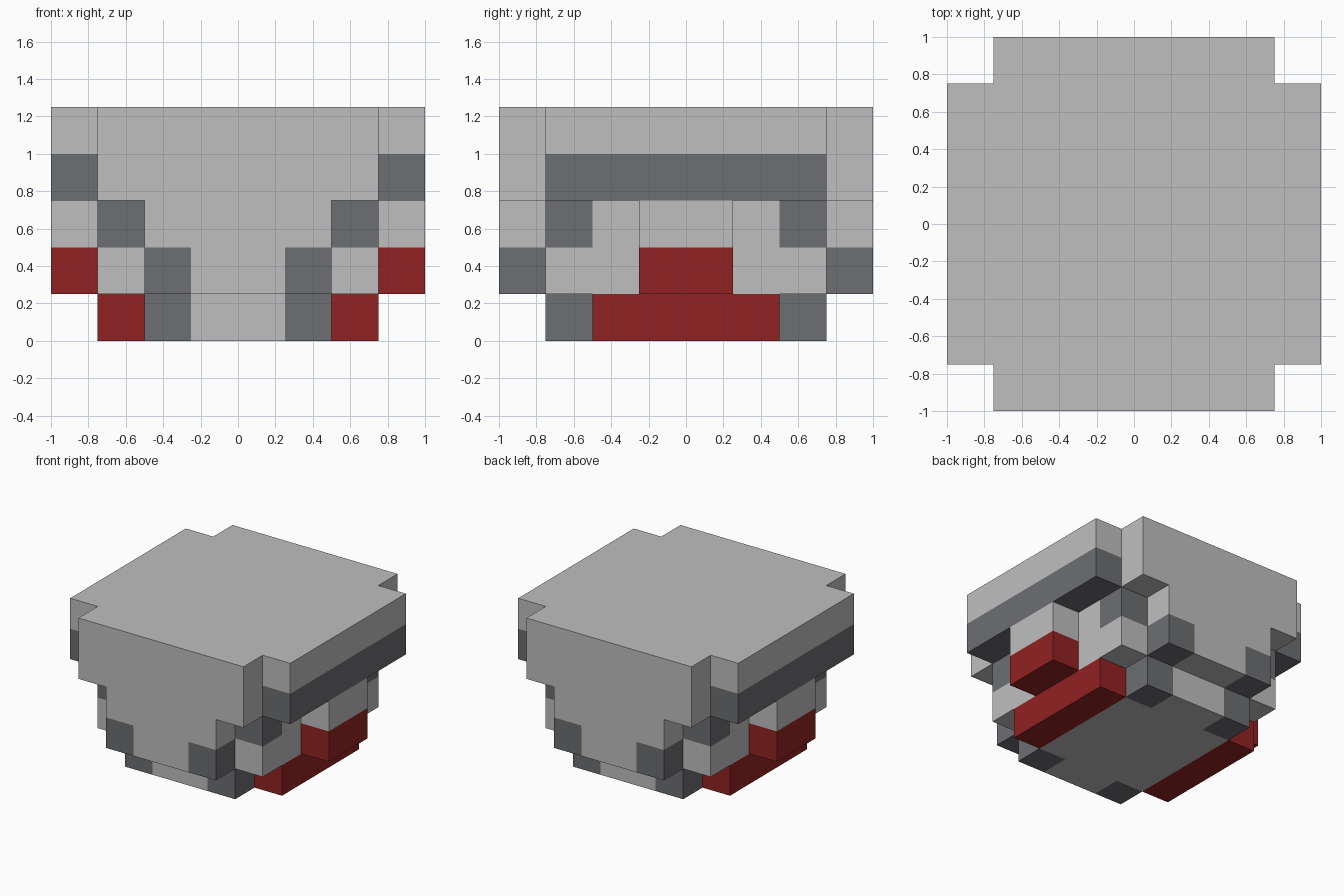
import bpy, bmesh
from mathutils import Vector

if "Cube" in bpy.data.objects:
    bpy.data.objects.remove(bpy.data.objects["Cube"])

U = 0.25  # edge of one cube


def material(name, rgb):
    m = bpy.data.materials.new(name)
    m.diffuse_color = (*rgb, 1.0)
    m.use_nodes = True
    m.node_tree.nodes["Principled BSDF"].inputs["Base Color"].default_value = m.diffuse_color
    return m


LIGHT = material("light grey", (0.52, 0.52, 0.52))
DARK = material("dark grey", (0.153, 0.156, 0.168))
RED = material("deep red", (0.287, 0.016, 0.016))

# Each part: material and cube ranges (|x|, |y|, z), mirrored over x and y.
# Later parts replace the cubes of earlier ones.
PARTS = [
    # wide cap with notched corners
    ("cap", LIGHT, [((0, 4), (0, 3), (3, 5)), ((0, 3), (0, 4), (3, 5))]),
    ("cap_side_bands", DARK, [((3, 4), (0, 3), (3, 4))]),
    # tapering body under the cap
    ("upper_body", LIGHT, [((0, 3), (0, 3), (2, 3)), ((0, 2), (0, 4), (2, 3))]),
    ("side_knobs", LIGHT, [((3, 4), (0, 1), (2, 3))]),
    ("upper_corner_blocks", DARK, [((2, 3), (2, 3), (2, 3))]),
    ("lower_body", LIGHT, [((0, 3), (0, 3), (1, 2)), ((0, 2), (0, 4), (1, 2))]),
    ("end_corner_blocks", DARK, [((1, 2), (3, 4), (1, 2))]),
    ("side_red_blocks", RED, [((3, 4), (0, 1), (1, 2))]),
    # base
    ("base", LIGHT, [((0, 2), (0, 3), (0, 1))]),
    ("base_corner_blocks", DARK, [((1, 2), (2, 3), (0, 1))]),
    ("base_red_rails", RED, [((2, 3), (0, 2), (0, 1))]),
]

# Fill the cube grid
owner = {}
for name, mat, ranges in PARTS:
    for xr, yr, zr in ranges:
        for x in range(*xr):
            for y in range(*yr):
                for z in range(*zr):
                    for cx in (x, -x - 1):
                        for cy in (y, -y - 1):
                            owner[cx, cy, z] = name

AXES = [Vector(a) for a in ((1, 0, 0), (0, 1, 0), (0, 0, 1))]


def outer_faces(bm, cell):
    """Add the sides of a cube that are not covered by a neighbour."""
    centre = Vector(cell) + Vector((0.5, 0.5, 0.5))
    for i in range(3):
        for s in (1, -1):
            n = AXES[i] * s
            if tuple(int(c) for c in Vector(cell) + n) in owner:
                continue
            u, v = AXES[(i + 1) % 3] * s, AXES[(i + 2) % 3]
            corners = [(-1, -1), (1, -1), (1, 1), (-1, 1)]
            bm.faces.new([bm.verts.new((centre + (n + u * a + v * b) / 2) * U)
                          for a, b in corners])


# Build each part as one skin with merged flat faces
for name, mat, _ in PARTS:
    bm = bmesh.new()
    for cell, part in owner.items():
        if part == name:
            outer_faces(bm, cell)
    bmesh.ops.remove_doubles(bm, verts=bm.verts, dist=0.001)
    bmesh.ops.dissolve_limit(bm, angle_limit=0.01, verts=bm.verts, edges=bm.edges)
    me = bpy.data.meshes.new(name)
    bm.to_mesh(me)
    bm.free()
    me.materials.append(mat)
    bpy.context.collection.objects.link(bpy.data.objects.new(name, me))
